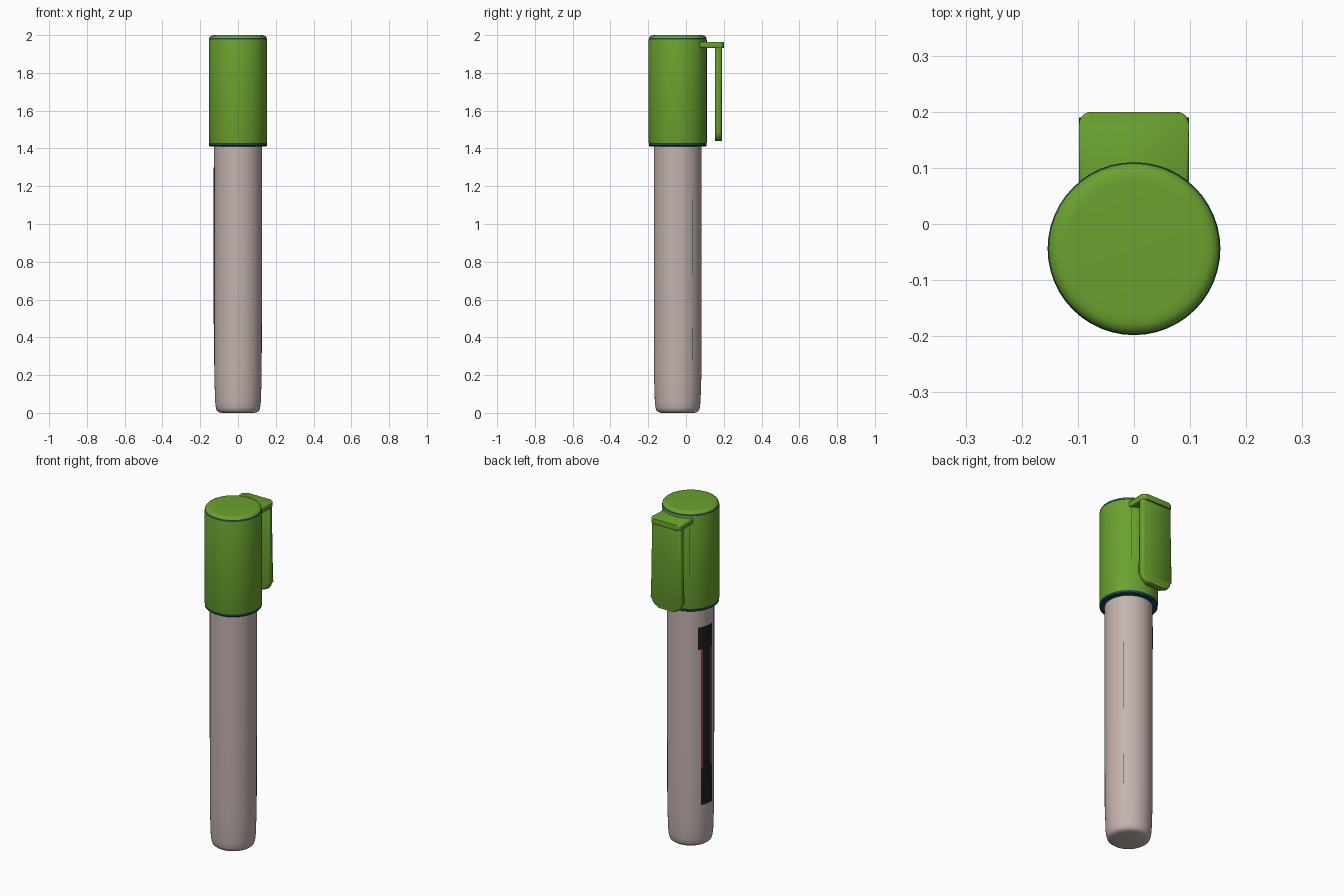
import bpy, bmesh, math

if "Cube" in bpy.data.objects:
    bpy.data.objects.remove(bpy.data.objects["Cube"])

CY = -0.044  # pen axis


def material(name, rgb):
    m = bpy.data.materials.new(name)
    m.diffuse_color = (*rgb, 1)
    m.use_nodes = True
    m.node_tree.nodes["Principled BSDF"].inputs["Base Color"].default_value = m.diffuse_color
    return m


green = material("leaf green", (0.145, 0.36, 0.028))
cream = material("warm grey", (0.55, 0.45, 0.425))
teal = material("dark teal", (0.012, 0.06, 0.075))
black = material("soft black", (0.014, 0.014, 0.018))
pink = material("dusky pink", (0.25, 0.05, 0.09))


def finish(name, bm, mats, angle=40):
    bmesh.ops.remove_doubles(bm, verts=bm.verts, dist=1e-5)
    bmesh.ops.recalc_face_normals(bm, faces=bm.faces)
    me = bpy.data.meshes.new(name)
    bm.to_mesh(me)
    bm.free()
    for m in mats:
        me.materials.append(m)
    ob = bpy.data.objects.new(name, me)
    bpy.context.collection.objects.link(ob)
    bpy.ops.object.select_all(action='DESELECT')
    ob.select_set(True)
    bpy.context.view_layer.objects.active = ob
    bpy.ops.object.shade_smooth_by_angle(angle=math.radians(angle))
    return ob


def lathe(name, profile, mats, rule=None, sides=48):
    bm = bmesh.new()
    vs = [bm.verts.new((r, CY, z)) for r, z in profile]
    es = [bm.edges.new(p) for p in zip(vs, vs[1:])]
    bmesh.ops.spin(bm, geom=vs + es, cent=(0, CY, 0), axis=(0, 0, 1),
                   angle=2 * math.pi, steps=sides)
    if rule:
        for f in bm.faces:
            f.material_index = rule(f.calc_center_median())
    return finish(name, bm, mats)


def patch(name, a0, a1, z0, z1, r, mat, thick=0.003):
    """Thin curved plate; angles in degrees from the back (+y) towards -x."""
    bm = bmesh.new()
    n = max(1, round(abs(a1 - a0) / 5))
    cols = []
    for i in range(n + 1):
        a = math.radians(a0 + (a1 - a0) * i / n)
        cols.append([bm.verts.new((-q * math.sin(a), CY + q * math.cos(a), z))
                     for q, z in ((r, z0), (r, z1), (r + thick, z1), (r + thick, z0))])
    for c, d in zip(cols, cols[1:]):
        for k in range(4):
            bm.faces.new((c[k], c[(k + 1) % 4], d[(k + 1) % 4], d[k]))
    bm.faces.new(cols[0])
    bm.faces.new(cols[-1])
    finish(name, bm, [mat])


def slab(name, width, length, corner, place, depth, bevel):
    """Rectangle with two rounded far corners, extruded and softened."""
    bm = bmesh.new()
    pts = [(-width, 0)]
    for sx in (-1, 1):
        for i in range(7):
            t = math.radians(15 * (i if sx < 0 else 6 - i))
            pts.append((sx * (width - corner + corner * math.cos(t)),
                        length - corner + corner * math.sin(t)))
    pts.append((width, 0))
    lo = [bm.verts.new(place(u, v, 0)) for u, v in pts]
    hi = [bm.verts.new(place(u, v, depth)) for u, v in pts]
    bm.faces.new(lo)
    bm.faces.new(hi)
    for i in range(len(pts)):
        j = (i + 1) % len(pts)
        bm.faces.new((lo[i], lo[j], hi[j], hi[i]))
    rims = [e for e in bm.edges if (e.verts[0] in lo) == (e.verts[1] in lo)]
    bmesh.ops.bevel(bm, geom=rims, offset=bevel, segments=3, profile=0.5,
                    affect='EDGES')
    finish(name, bm, [green], 45)


# barrel with rounded foot
lathe("barrel", [(0, 0), (0.085, 0), (0.102, 0.004), (0.112, 0.012), (0.117, 0.027),
                 (0.121, 0.06), (0.1255, 0.2), (0.1265, 0.7), (0.1265, 1.45), (0, 1.45)],
      [cream])

# cap with teal bands at both ends
lathe("cap", [(0.12, 1.411), (0.149, 1.411), (0.153, 1.415), (0.153, 1.428),
              (0.154, 1.432), (0.154, 1.974), (0.1535, 1.976), (0.1515, 1.986),
              (0.146, 1.994), (0.136, 1.999), (0.12, 2.0), (0, 2.0)],
      [green, teal],
      lambda c: 1 if c.z < 1.43 or 1.975 < c.z < 1.984 else 0)

# clip: bridge from the cap, then the hanging tongue
slab("clip_bridge", 0.098, 0.17, 0.022, lambda u, v, d: (u, 0.03 + v, 1.932 + d), 0.032, 0.008)
slab("clip_tongue", 0.098, 0.515, 0.05, lambda u, v, d: (u, 0.154 + d, 1.955 - v), 0.036, 0.015)

# label on the rear left of the barrel
R = 0.1255
patch("label_top", 53, 98, 1.17, 1.30, R, black)
patch("label_bottom", 61, 98, 0.25, 0.47, R, black)
patch("label_stem", 66, 90, 0.47, 1.17, R, black)
patch("label_edge_left", 61, 66, 0.47, 1.17, R, pink)
patch("label_edge_right", 90, 97, 0.47, 1.17, R, pink)

# fine seam lines
for s, side in ((1, "left"), (-1, "right")):
    patch("cap_seam_" + side, 33 * s, 34 * s, 1.62, 1.95, 0.152, teal)
for z0, z1, part in ((0.28, 0.45, "lower"), (0.73, 1.13, "upper")):
    patch("barrel_seam_" + part, -52, -53, z0, z1, 0.1245, teal)
